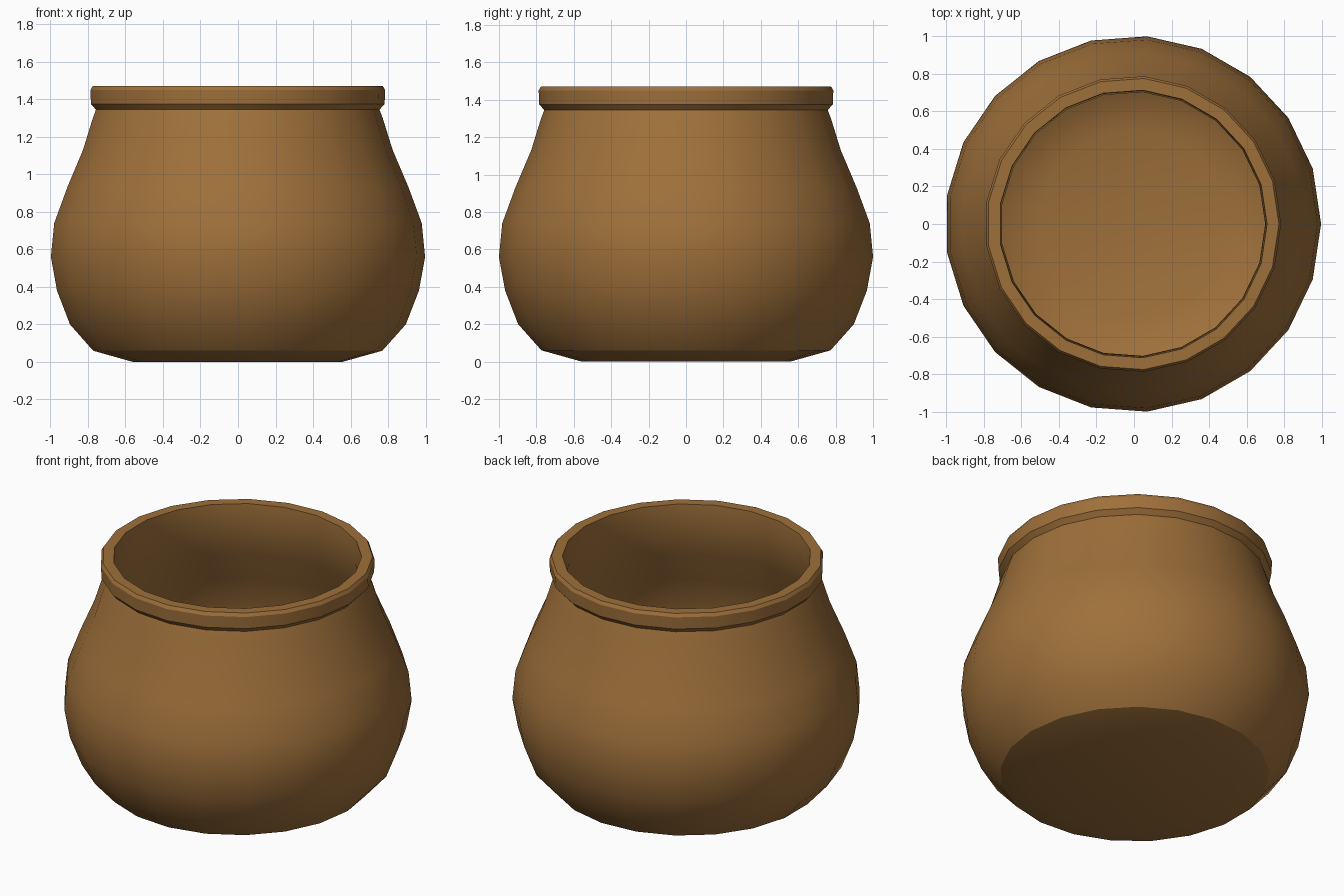
import bpy
import bmesh
import math

cube = bpy.data.objects.get("Cube")
if cube:
    bpy.data.objects.remove(cube, do_unlink=True)

SIDES = 21

# Clay colour
clay = bpy.data.materials.new("brown clay")
clay.use_nodes = True
colour = (0.345, 0.162, 0.043, 1)
clay.diffuse_color = colour
shader = clay.node_tree.nodes["Principled BSDF"]
shader.inputs["Base Color"].default_value = colour
shader.inputs["Roughness"].default_value = 0.8

# Profile (radius, height): outer wall from the base up, then the rim and the hollow
outer = [(0.56, 0), (0.775, 0.06), (0.90, 0.20), (0.97, 0.38), (1.003, 0.56),
         (0.985, 0.74), (0.915, 0.93), (0.83, 1.13), (0.777, 1.30), (0.76, 1.345)]
rim = [(0.787, 1.375), (0.79, 1.45), (0.778, 1.47), (0.715, 1.47)]
hollow = [(0.705, 1.33), (0.765, 1.13), (0.85, 0.93), (0.92, 0.74), (0.935, 0.56),
          (0.905, 0.39), (0.84, 0.23), (0.72, 0.13), (0.5, 0.07)]


def lathe(name, profile, material):
    """Turn a profile round z and close both ends with flat caps."""
    bm = bmesh.new()
    rings = []
    for radius, z in profile:
        ring = []
        for i in range(SIDES):
            a = math.tau * i / SIDES
            ring.append(bm.verts.new((radius * math.cos(a), radius * math.sin(a), z)))
        rings.append(ring)
    for low, high in zip(rings, rings[1:]):
        for i in range(SIDES):
            j = (i + 1) % SIDES
            bm.faces.new((low[i], low[j], high[j], high[i]))
    bm.faces.new(rings[0][::-1])
    bm.faces.new(rings[-1])
    bmesh.ops.recalc_face_normals(bm, faces=bm.faces)
    # Centre the odd-sided shape on x
    xs = [v.co.x for v in bm.verts]
    bmesh.ops.translate(bm, verts=bm.verts, vec=(-(min(xs) + max(xs)) / 2, 0, 0))
    mesh = bpy.data.meshes.new(name)
    bm.to_mesh(mesh)
    bm.free()
    mesh.materials.append(material)
    obj = bpy.data.objects.new(name, mesh)
    bpy.context.collection.objects.link(obj)
    return obj


pot = lathe("clay_pot", outer + rim + hollow, clay)

# Smooth walls with crisp base and rim edges
bpy.ops.object.select_all(action="DESELECT")
pot.select_set(True)
bpy.context.view_layer.objects.active = pot
bpy.ops.object.shade_smooth_by_angle(angle=math.radians(30))
